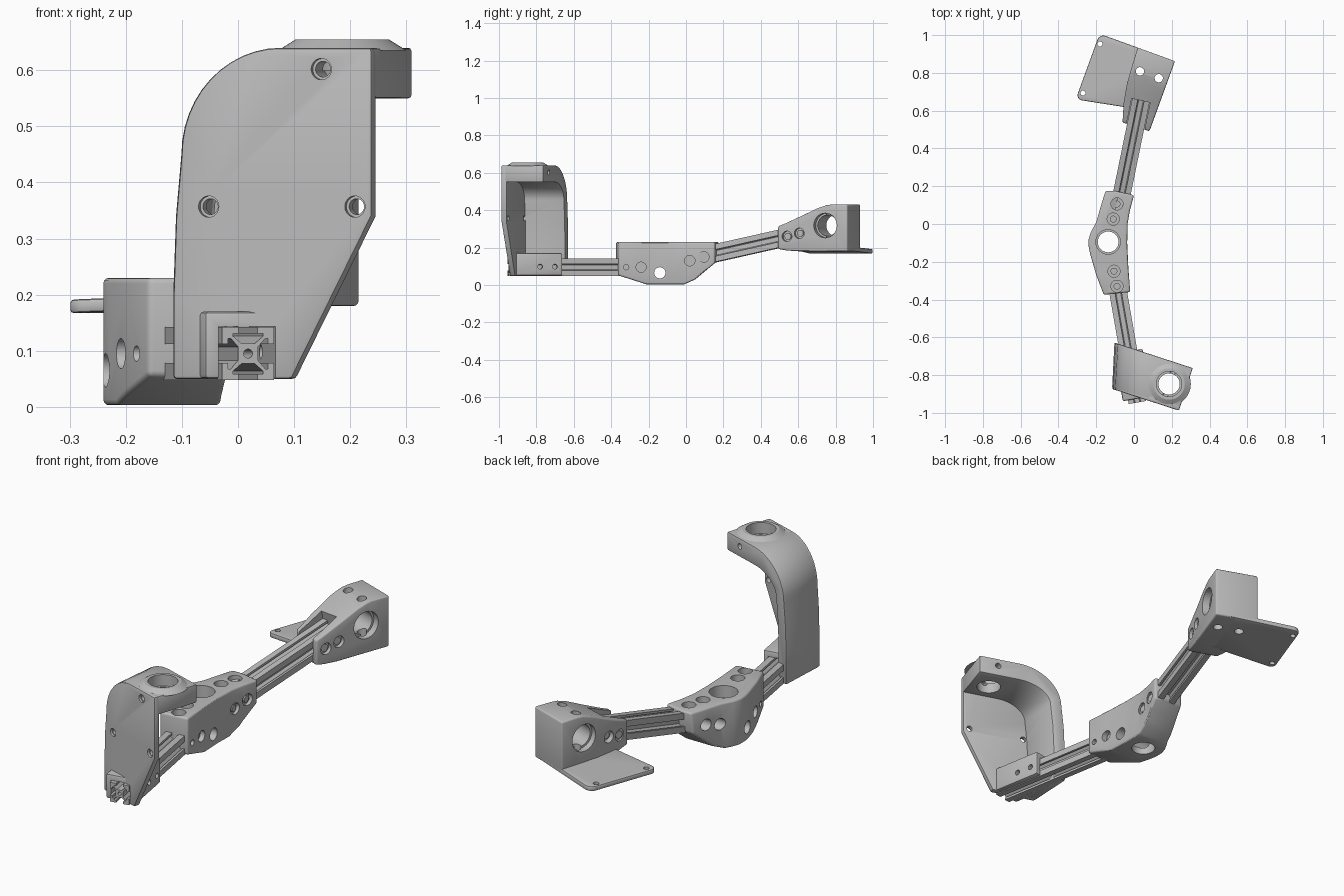
import bpy, bmesh, math
from mathutils import Vector, Matrix

if "Cube" in bpy.data.objects:
    bpy.data.objects.remove(bpy.data.objects["Cube"])

grey = bpy.data.materials.new("plain grey")
grey.use_nodes = True
grey.diffuse_color = (0.5, 0.5, 0.5, 1)
grey.node_tree.nodes["Principled BSDF"].inputs["Base Color"].default_value = (0.5, 0.5, 0.5, 1)


def finish(name, bm):
    bmesh.ops.recalc_face_normals(bm, faces=bm.faces)
    mesh = bpy.data.meshes.new(name)
    bm.to_mesh(mesh)
    bm.free()
    mesh.materials.append(grey)
    ob = bpy.data.objects.new(name, mesh)
    bpy.context.collection.objects.link(ob)
    return ob


def prism(name, points, start, end, place):
    """Closed prism: place(a, b, t) puts each profile point in space."""
    bm = bmesh.new()
    rings = [[bm.verts.new(place(a, b, t)) for a, b in points] for t in (start, end)]
    for ring in rings:
        bm.faces.new(ring)
    for i in range(len(points)):
        j = (i + 1) % len(points)
        bm.faces.new((rings[0][i], rings[0][j], rings[1][j], rings[1][i]))
    return finish(name, bm)


def rod(name, p, q, r1, r2=None, sides=32):
    p, q = Vector(p), Vector(q)
    bm = bmesh.new()
    turn = (q - p).to_track_quat('Z', 'Y').to_matrix().to_4x4()
    bmesh.ops.create_cone(bm, cap_ends=True, segments=sides, radius1=r1,
                          radius2=r1 if r2 is None else r2, depth=(q - p).length,
                          matrix=Matrix.Translation((p + q) / 2) @ turn)
    return finish(name, bm)


def apply_mod(ob, kind, **settings):
    bpy.ops.object.select_all(action='DESELECT')
    bpy.context.view_layer.objects.active = ob
    ob.select_set(True)
    mod = ob.modifiers.new(kind, kind)
    for key, value in settings.items():
        setattr(mod, key, value)
    bpy.ops.object.modifier_apply(modifier=mod.name)


def combine(ob, tool, operation='DIFFERENCE'):
    tool.hide_render = True
    apply_mod(ob, 'BOOLEAN', object=tool, operation=operation, solver='EXACT')
    bpy.data.objects.remove(tool)


def drill(ob, p, q, radius):
    combine(ob, rod("cutter", p, q, radius))


def bevel(ob, width, segments=3):
    apply_mod(ob, 'BEVEL', width=width, segments=segments, limit_method='ANGLE',
              angle_limit=math.radians(35))


def frame(origin, degrees):
    """Local axes turned about z: u to the right, v to the back."""
    turn = Matrix.Rotation(math.radians(degrees), 3, 'Z')
    return lambda u, v, z: turn @ Vector((u, v, 0)) + Vector((origin[0], origin[1], z))


def along(p, q):
    """Axes that follow a rail: a across, b up, t the distance from p."""
    p, q = Vector(p), Vector(q)
    d = (q - p).normalized()
    side = d.cross(Vector((0, 0, 1))).normalized()
    up = side.cross(d)
    return (lambda a, b, t: p + side * a + up * b + d * t), (q - p).length


def rect(a, b, c, d):
    return [(a, c), (b, c), (b, d), (a, d)]


# Slotted rails
quarter = [(.047, .047), (.017, .047), (.017, .036), (.027, .036), (.027, .031), (.012, .018),
           (-.012, .018), (-.027, .031), (-.027, .036), (-.017, .036), (-.017, .047)]
section = []
for step in range(4):
    c, s = round(math.cos(step * math.pi / 2)), round(math.sin(step * math.pi / 2))
    section += [(x * c - y * s, x * s + y * c) for x, y in quarter]

front_axis, front_len = along((.018, -.945, .095), (-.105, -.24, .095))
rear_axis, rear_len = along((-.085, .06, .148), (.04, .67, .285))
for name, axis, length in (("front_rail", front_axis, front_len),
                           ("rear_rail", rear_axis, rear_len)):
    rail = prism(name, section, 0, length, axis)
    drill(rail, axis(0, 0, -.01), axis(0, 0, length + .01), .008)

# Middle joint: plan outline trimmed by the side profile
plan = [(0, .153), (-.022, .07), (-.034, 0), (-.036, -.1), (-.03, -.23), (-.02, -.36),
        (-.16, -.375), (-.2, -.27), (-.232, -.16), (-.24, -.12), (-.24, -.08), (-.229, -.045),
        (-.2, .01), (-.18, .08), (-.148, .185)]
joint = prism("middle_joint", plan, -.1, .3, lambda a, b, t: Vector((a, b, t)))
side = [(-.39, .23), (-.39, .06), (-.21, .003), (-.01, .003), (.05, .03), (.11, .08),
        (.165, .125), (.14, .23)]
side[-1] = (.175, .23)
combine(joint, prism("trim", side, -.5, .5, lambda a, b, t: Vector((t, a, b))), 'INTERSECT')
bevel(joint, .01)
hub = (-.137, -.095)
drill(joint, (*hub, -.1), (*hub, .4), .055)
drill(joint, (*hub, .17), (*hub, .4), .065)
for x, y in ((-.09, .106), (-.11, .026), (-.106, -.25), (-.09, -.33)):
    drill(joint, (x, y, .19), (x, y, .3), .032)
    rod("joint_top_bolt", (x, y, .18), (x, y, .2), .018)
for y, z, r, x in ((-.32, .095, .014, -.092), (-.24, .095, .027, -.105),
                   (.02, .13, .028, -.093), (.095, .15, .028, -.078)):
    for sign in (-1, 1):
        drill(joint, (x + sign * .05, y, z), (x + sign * .25, y, z), r)
        rod("joint_side_bolt", (x + sign * .04, y, z), (x + sign * .057, y, z), r * .6)
drill(joint, (-.4, -.14, .065), (.2, -.14, .065), .03)

# Front bracket: flat plate with a curved corner
front = frame((-.116, -.873), -18)
arc = lambda rx, rz, n=12: [(.2 - rx * math.cos(i * math.pi / 2 / n),
                             .45 + rz * math.sin(i * math.pi / 2 / n)) for i in range(n + 1)]
outer = [(0, .05), (0, .2), (.005, .34)] + arc(.185, .19) + [(.372, .64)]
inner = [(.05, .05), (.05, .2), (.055, .34)] + arc(.135, .1) + [(.372, .55)]
plate = prism("bracket_plate", outer + [(.372, .34), (.222, .05)], 0, .03,
              lambda a, b, t: front(a, t, b))
bevel(plate, .006, 2)
arm = prism("bracket_arm", outer + inner[::-1], .008, .237,
            lambda a, b, t: front(a - .27 * t * (1 - a / .372), t, b))
bevel(arm, .006, 2)
boss = rod("bracket_boss", front(.279, .118, .635), front(.279, .118, .655), .115, .083, 48)
for part in (arm, boss):
    drill(part, front(.279, .118, .4), front(.279, .118, .8), .056)
    drill(part, front(.279, .118, .6), front(.279, .118, .8), .067)
for u, z, depth in ((.278, .602, .4), (.067, .357, .05), (.341, .357, .05)):
    for part in (plate, arm):
        drill(part, front(u, -.1, z), front(u, depth, z), .014)
        drill(part, front(u, -.1, z), front(u, .01, z), .019)

# Clamp holding the front rail
clamp = prism("front_clamp", rect(-.075, .075, -.045, .075), .02, .275, front_axis)
bevel(clamp, .008, 2)
for part in (plate, clamp):
    combine(part, prism("cutter", rect(-.05, .05, -.1, .048), -.1, .5, front_axis))
for t in (.155, .235):
    drill(clamp, front_axis(.03, .003, t), front_axis(.2, .003, t), .013)

# Rear block: plan outline trimmed by the side profile
rear = frame((.217, .862), -20)
plan = [(0, 0), (-.21, 0), (-.205, -.1), (-.198, -.2), (-.18, -.3), (-.15, -.4), (0, -.395)]
block = prism("rear_block", plan, .1, .5, rear)
side = [(.05, .43), (-.09, .43), (-.12, .427), (-.17, .411), (-.26, .37), (-.35, .331),
        (-.41, .308), (-.41, .195), (-.35, .185), (-.28, .18), (.05, .18)]
combine(block, prism("trim", side, -.5, .3, lambda a, b, t: rear(t, a, b)), 'INTERSECT')
bevel(block, .008)
combine(block, prism("cutter", rect(-.05, .05, -.049, .4), .3, rear_len + .002, rear_axis))
drill(block, rear(-.5, -.125, .318), rear(.2, -.125, .318), .056)
for u in (-.035, -.17):
    drill(block, rear(u, -.125, .318), rear(math.copysign(.3, u + .1), -.125, .318), .066)
for v, z in ((-.343, .26), (-.273, .276)):
    for u, far in ((-.02, .2), (-.155, -.4)):
        drill(block, rear(u, v, z), rear(far, v, z), .028)
        rod("block_bolt", rear(u, v, z), rear(u + math.copysign(.008, far), v, z), .018)

# Mounting plate under the rear block
tilt = lambda u, v, z: rear(u, v, z + .04 * (u + .425))
corners = [(-.425, .0), (-.425, -.37), (-.17, -.32), (-.002, -.28), (-.002, 0)]
base = prism("mounting_plate", corners, .167, .191, tilt)
# Round the two outer corners, then soften the edges
bm = bmesh.new()
bm.from_mesh(base.data)
outer_edge = [e for e in bm.edges
              if abs((e.verts[0].co - e.verts[1].co).normalized().z) > .9
              and (e.verts[0].co.xy - rear(-.425, -.185, 0).xy).length < .2]
bmesh.ops.bevel(bm, geom=outer_edge, offset=.035, segments=6, profile=.5, affect='EDGES')
bm.to_mesh(base.data)
bm.free()
bevel(base, .006, 2)
for u, v in ((-.404, -.05), (-.4, -.325)):
    drill(base, rear(u, v, 0), rear(u, v, .4), .013)
for u in (-.156, -.05):
    for part in (block, base):
        drill(part, rear(u, -.114, 0), rear(u, -.114, .6), .022)

# Smooth the rounded faces and keep the edges crisp
for ob in bpy.context.collection.objects:
    if ob.type == 'MESH' and grey.name in ob.data.materials:
        bpy.ops.object.select_all(action='DESELECT')
        bpy.context.view_layer.objects.active = ob
        ob.select_set(True)
        bpy.ops.object.shade_smooth_by_angle(angle=math.radians(30))
